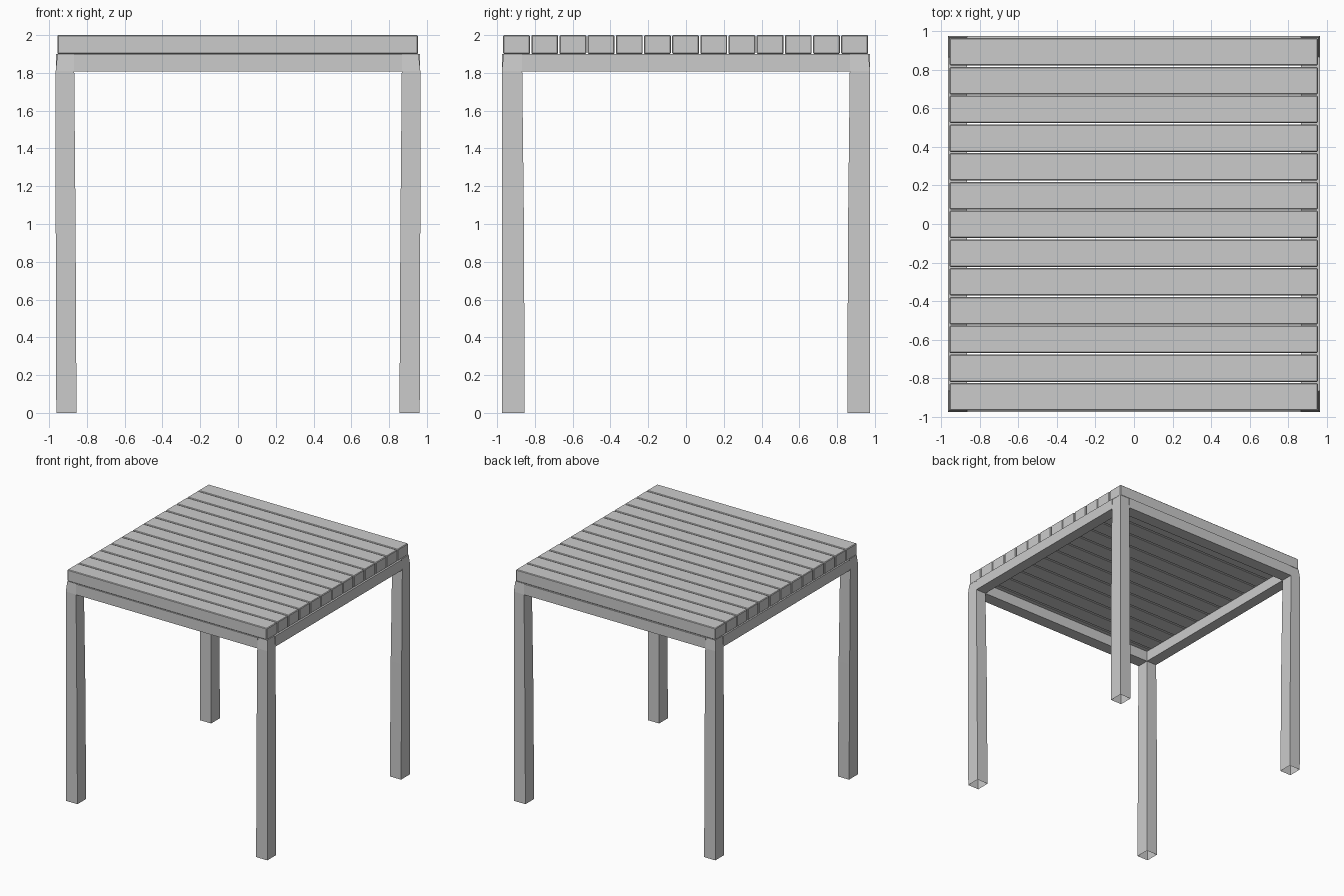
import bpy, bmesh

if "Cube" in bpy.data.objects:
    bpy.data.objects.remove(bpy.data.objects["Cube"])


def make_object(name, bm):
    bmesh.ops.recalc_face_normals(bm, faces=bm.faces)
    mesh = bpy.data.meshes.new(name)
    bm.to_mesh(mesh)
    bm.free()
    ob = bpy.data.objects.new(name, mesh)
    bpy.context.collection.objects.link(ob)
    return ob


def box(name, x0, x1, y0, y1, z0, z1):
    bm = bmesh.new()
    bmesh.ops.create_cube(bm, size=1)
    for v in bm.verts:
        v.co = ((x0 + x1) / 2 + v.co.x * (x1 - x0),
                (y0 + y1) / 2 + v.co.y * (y1 - y0),
                (z0 + z1) / 2 + v.co.z * (z1 - z0))
    return make_object(name, bm)


# Leg sections: z, inner x, outer x, inner y, outer y
LEG = [(0.0, 0.855, 0.962, 0.854, 0.973),
       (1.0, 0.860, 0.965, 0.858, 0.975),
       (1.81, 0.867, 0.965, 0.867, 0.975),
       (1.90, 0.867, 0.956, 0.867, 0.966)]


def leg(name, sx, sy):
    bm = bmesh.new()
    rings = []
    for z, xi, xo, yi, yo in LEG:
        corners = [(xi, yi), (xo, yi), (xo, yo), (xi, yo)]
        rings.append([bm.verts.new((sx * x, sy * y, z)) for x, y in corners])
    for a, b in zip(rings, rings[1:]):
        for i in range(4):
            j = (i + 1) % 4
            bm.faces.new((a[i], a[j], b[j], b[i]))
    # Tube is open at the foot, capped at the top
    bm.faces.new(rings[-1])
    make_object(name, bm)


# Four tapered legs
for side, sx in (("left", -1), ("right", 1)):
    for end, sy in (("front", -1), ("back", 1)):
        leg(f"{end}_{side}_leg", sx, sy)

# Frame rails between the legs
R = 0.867
box("front_rail", -R, R, -0.974, -R, 1.808, 1.90)
box("back_rail", -R, R, R, 0.974, 1.808, 1.90)
box("left_rail", -0.964, -R, -R, R, 1.808, 1.90)
box("right_rail", R, 0.964, -R, R, 1.808, 1.90)

# Thirteen table top slats with narrow gaps and eased edges
COUNT, Y0, Y1, GAP = 13, -0.968, 0.964, 0.007
pitch = (Y1 - Y0 + GAP) / COUNT
for i in range(COUNT):
    y = Y0 + i * pitch
    slat = box(f"top_slat_{i + 1}", -0.956, 0.953, y, y + pitch - GAP, 1.90, 2.0)
    bevel = slat.modifiers.new("eased_edges", 'BEVEL')
    bevel.width = 0.005
    bevel.segments = 1
